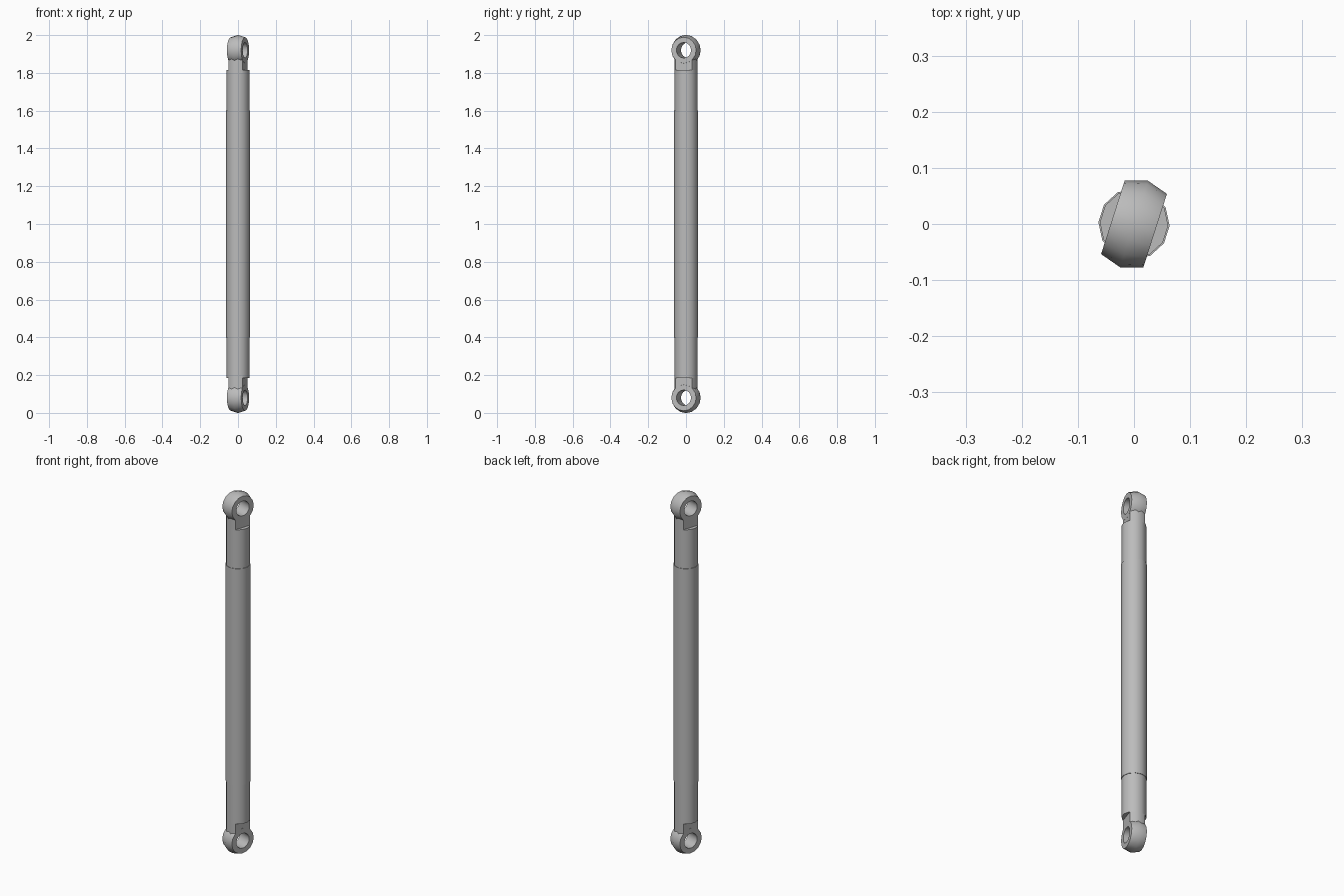
import bpy
import bmesh
import math
from mathutils import Matrix

if "Cube" in bpy.data.objects:
    bpy.data.objects.remove(bpy.data.objects["Cube"], do_unlink=True)

SIDES = 12
TURN = math.radians(-17.8)   # heading of the eye bores
EYE_Z = 0.92                 # eye centre above mid-length
HALF = 0.0395                # half thickness of eye and tongue

grey = bpy.data.materials.new("plain grey")
grey.use_nodes = True
colour = (0.5, 0.5, 0.5, 1)
grey.diffuse_color = colour
grey.node_tree.nodes["Principled BSDF"].inputs["Base Color"].default_value = colour


def finish(name, bm, mirrored=True):
    """Place a part at mid-length, shade it and repeat it on the lower end."""
    bmesh.ops.recalc_face_normals(bm, faces=bm.faces)
    mesh = bpy.data.meshes.new(name)
    bm.to_mesh(mesh)
    bm.free()
    mesh.materials.append(grey)
    obj = bpy.data.objects.new(name, mesh)
    bpy.context.collection.objects.link(obj)
    obj.location.z = 1
    obj.rotation_euler.z = TURN
    bpy.ops.object.select_all(action="DESELECT")
    obj.select_set(True)
    bpy.context.view_layer.objects.active = obj
    bpy.ops.object.shade_smooth_by_angle(angle=math.radians(40))
    if mirrored:
        mod = obj.modifiers.new("lower end", "MIRROR")
        mod.use_axis = (False, False, True)
        mod.use_mirror_merge = False
    return obj


def cylinder(radius, bottom, top):
    bm = bmesh.new()
    place = Matrix.Translation((0, 0, (bottom + top) / 2)) @ Matrix.Rotation(math.pi / SIDES, 4, "Z")
    bmesh.ops.create_cone(bm, cap_ends=True, segments=SIDES, radius1=radius,
                          radius2=radius, depth=top - bottom, matrix=place)
    return bm


# Main tube and the slimmer end sleeves
finish("main_tube", cylinder(0.0635, -0.6, 0.6), mirrored=False)
finish("end_sleeve", cylinder(0.061, 0.58, 0.815))

# Tongue: sleeve section with both sides milled flat
bm = cylinder(0.061, 0.80, 0.88)
for side in (1, -1):
    cut = bmesh.ops.bisect_plane(bm, geom=bm.verts[:] + bm.edges[:] + bm.faces[:],
                                 plane_co=(side * (HALF - 0.0005), 0, 0),
                                 plane_no=(side, 0, 0), clear_outer=True)
    edges = [e for e in cut["geom_cut"] if isinstance(e, bmesh.types.BMEdge)]
    bmesh.ops.holes_fill(bm, edges=edges)
finish("tongue", bm)

# Eye: crowned ring revolved around the bore axis
profile = [(-HALF, 0.041), (-HALF, 0.069), (0, 0.081), (HALF, 0.069), (HALF, 0.041)]
bm = bmesh.new()
verts = [bm.verts.new((x, 0, EYE_Z + r)) for x, r in profile]
edges = [bm.edges.new((a, b)) for a, b in zip(verts, verts[1:] + verts[:1])]
bmesh.ops.spin(bm, geom=verts + edges, cent=(0, 0, EYE_Z), axis=(1, 0, 0),
               angle=math.tau, steps=16, use_merge=True)
bmesh.ops.remove_doubles(bm, verts=bm.verts, dist=0.0001)
finish("eye", bm)
